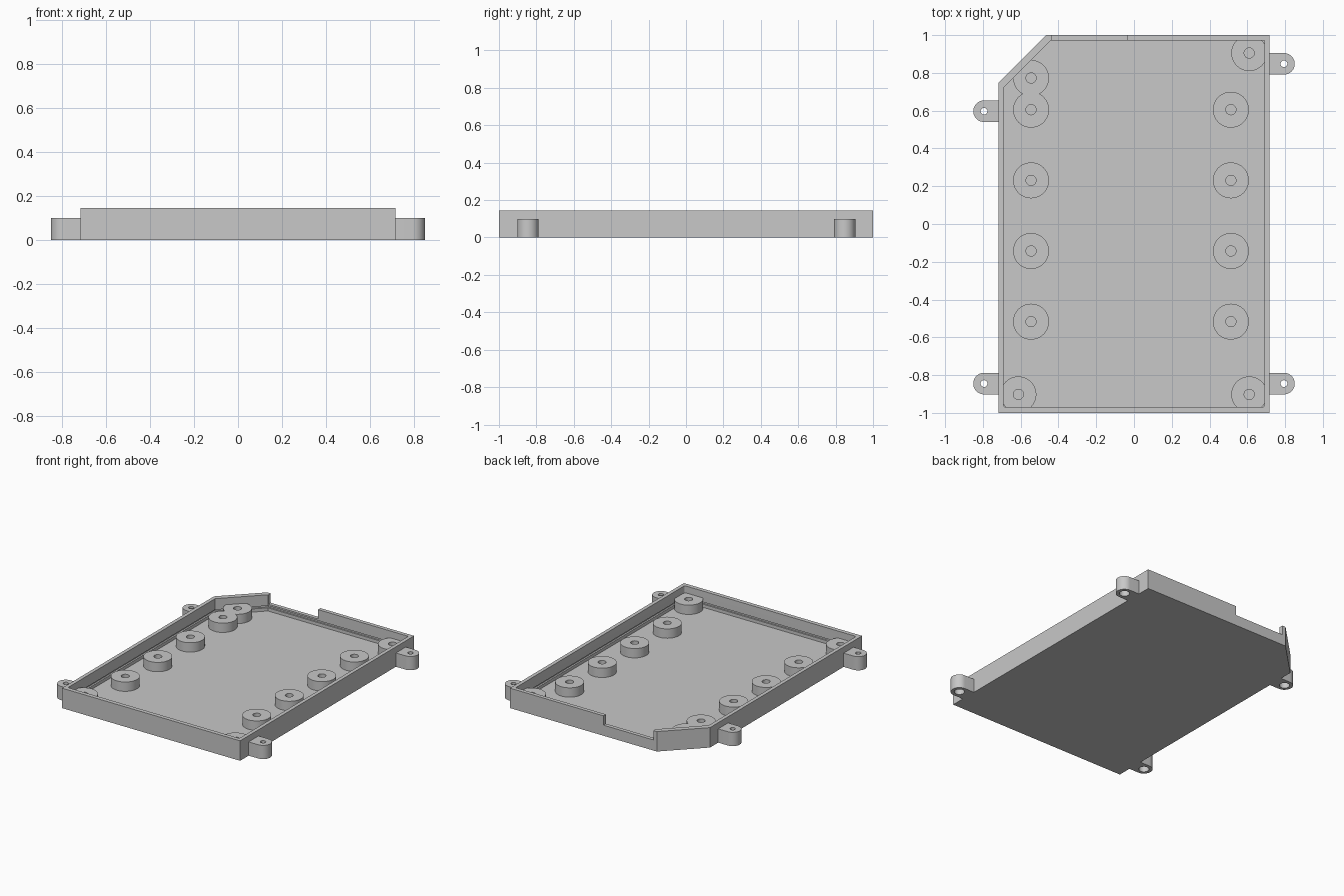
import bpy, math

if "Cube" in bpy.data.objects:
    bpy.data.objects.remove(bpy.data.objects["Cube"])

grey = bpy.data.materials.new("plain grey")
grey.diffuse_color = (0.58, 0.58, 0.58, 1)
grey.use_nodes = True
grey.node_tree.nodes["Principled BSDF"].inputs["Base Color"].default_value = grey.diffuse_color


def prism(name, outline, z0, z1):
    """Solid made by raising a flat outline from z0 to z1."""
    n = len(outline)
    verts = [(x, y, z) for z in (z0, z1) for x, y in outline]
    faces = [tuple(reversed(range(n))), tuple(range(n, 2 * n))]
    faces += [(i, (i + 1) % n, n + (i + 1) % n, n + i) for i in range(n)]
    mesh = bpy.data.meshes.new(name)
    mesh.from_pydata(verts, [], faces)
    mesh.materials.append(grey)
    ob = bpy.data.objects.new(name, mesh)
    bpy.context.collection.objects.link(ob)
    return ob


def arc(x, y, r, a0=0, a1=360, n=48):
    steps = n if a1 - a0 == 360 else n + 1
    return [(x + r * math.cos(math.radians(a0 + (a1 - a0) * i / n)),
             y + r * math.sin(math.radians(a0 + (a1 - a0) * i / n))) for i in range(steps)]


def combine(ob, others, operation):
    """Apply a boolean with each part, then discard that part."""
    for other in others:
        mod = ob.modifiers.new("combine", 'BOOLEAN')
        mod.operation, mod.solver, mod.object = operation, 'EXACT', other
        bpy.context.view_layer.objects.active = ob
        bpy.ops.object.modifier_apply(modifier=mod.name)
        bpy.data.objects.remove(other)


def smooth(ob):
    bpy.ops.object.select_all(action='DESELECT')
    ob.select_set(True)
    bpy.context.view_layer.objects.active = ob
    bpy.ops.object.shade_smooth_by_angle(angle=math.radians(30))


FLOOR, PAD_TOP, RIM, TAB_TOP = 0.027, 0.095, 0.145, 0.1


def inside(g):
    """Inner wall outline, pushed outward by g."""
    r, c = 0.012, g * 0.41
    return (arc(-0.69 - g + r, -0.97 - g + r, r, 180, 270, 6)
            + arc(0.69 + g - r, -0.97 - g + r, r, 270, 360, 6)
            + [(0.69 + g, 0.972 + g), (-0.44 - c, 0.972 + g), (-0.69 - g, 0.722 + c)])


# Tray shell with one cut corner, hollowed, with an opening in the back wall
tray = prism("tray", [(-0.717, -1), (0.717, -1), (0.717, 1), (-0.465, 1), (-0.717, 0.748)], 0, RIM)
cavity = prism("cavity_cutter", inside(0), FLOOR, 0.3)
groove = prism("groove_cutter", inside(0.012), 0.05, 0.065)
opening = prism("opening_cutter", [(-0.437, 0.9), (-0.037, 0.9), (-0.037, 1.1), (-0.437, 1.1)], 0.077, 0.3)
combine(tray, [cavity, groove, opening], 'DIFFERENCE')

# Round standoffs: two rows, three corners and one by the cut corner
spots = [(x, y) for x in (-0.545, 0.513) for y in (0.605, 0.231, -0.143, -0.517)]
spots += [(-0.545, 0.773), (0.61, 0.905), (0.61, -0.902), (-0.612, -0.902)]
combine(tray, [prism("standoff", arc(x, y, 0.095), 0.012, PAD_TOP) for x, y in spots], 'UNION')
combine(tray, [prism("screw_hole", arc(x, y, 0.027, n=24), FLOOR, 0.2) for x, y in spots], 'DIFFERENCE')
smooth(tray)

# Side mounting tabs with a stepped through hole
for name, side, y in (("back_left_tab", -1, 0.597), ("front_left_tab", -1, -0.845),
                      ("back_right_tab", 1, 0.848), ("front_right_tab", 1, -0.845)):
    cx, w = side * 0.794, 0.057
    if side > 0:
        outline = [(0.717, y - w)] + arc(cx, y, w, -90, 90, 24) + [(0.717, y + w)]
    else:
        outline = [(-0.717, y + w)] + arc(cx, y, w, 90, 270, 24) + [(-0.717, y - w)]
    tab = prism(name, outline, 0, TAB_TOP)
    combine(tab, [prism("hole", arc(cx, y, 0.018, n=24), -0.1, 0.2),
                  prism("wide_hole", arc(cx, y, 0.034, n=24), -0.1, 0.05)], 'DIFFERENCE')
    smooth(tab)
